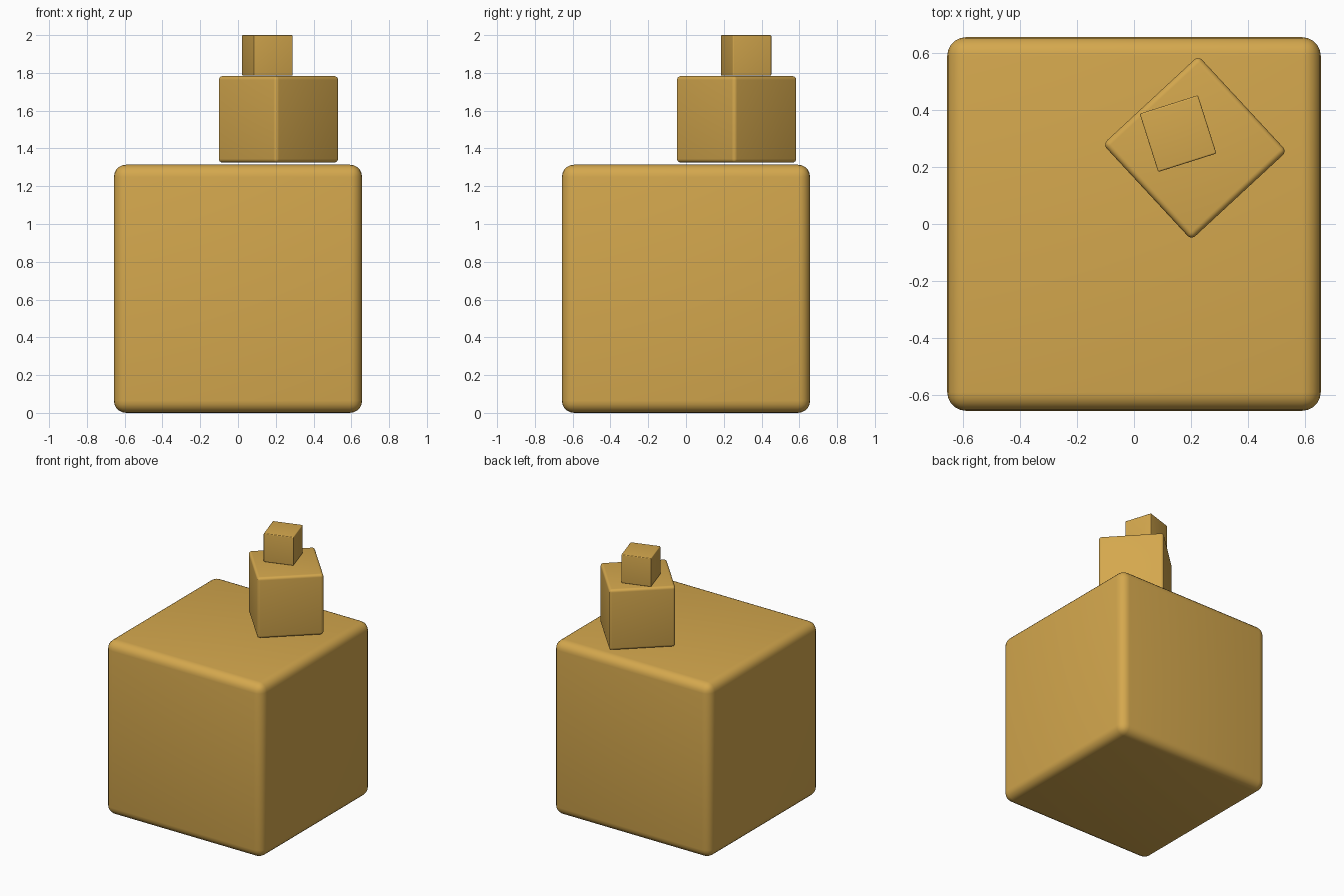
import bpy
import math

if "Cube" in bpy.data.objects:
    bpy.data.objects.remove(bpy.data.objects["Cube"])

ochre = bpy.data.materials.new("ochre")
ochre.diffuse_color = (0.66, 0.39, 0.075, 1.0)
ochre.use_nodes = True
ochre.node_tree.nodes["Principled BSDF"].inputs["Base Color"].default_value = ochre.diffuse_color


def rounded_cube(name, size, centre, base_z, turn, radius):
    """Cube with rounded edges, standing on base_z and turned about z."""
    bpy.ops.mesh.primitive_cube_add(
        size=size,
        location=(centre[0], centre[1], base_z + size / 2),
        rotation=(0, 0, math.radians(turn)))
    cube = bpy.context.object
    cube.name = name
    cube.data.materials.append(ochre)
    bevel = cube.modifiers.new("rounding", 'BEVEL')
    bevel.width = radius
    bevel.segments = 5
    bpy.ops.object.modifier_apply(modifier=bevel.name)
    bpy.ops.object.shade_smooth()
    return cube


# Stack of three blocks, from the ground up
rounded_cube("large_block", 1.314, (0, 0), 0, 0, 0.065)
rounded_cube("middle_block", 0.458, (0.214, 0.268), 1.325, 42.8, 0.02)
rounded_cube("small_block", 0.215, (0.155, 0.318), 1.785, 17.6, 0.006)
